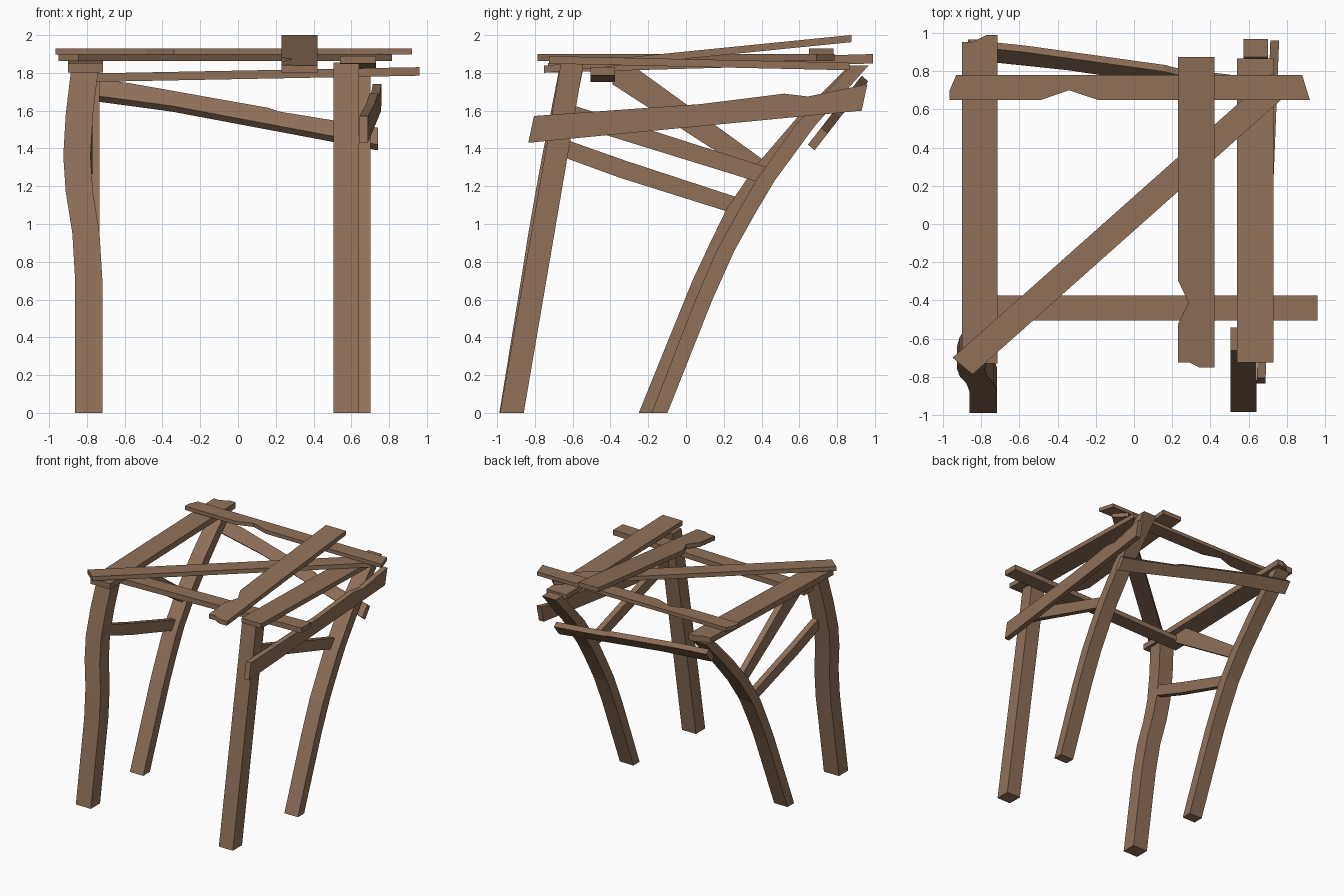
import bpy, bmesh
from mathutils import Vector

wood = bpy.data.materials.new("weathered brown wood")
wood.diffuse_color = (0.275, 0.165, 0.102, 1)


def finish(name, bm):
    bmesh.ops.recalc_face_normals(bm, faces=bm.faces)
    me = bpy.data.meshes.new(name)
    bm.to_mesh(me)
    bm.free()
    me.materials.append(wood)
    ob = bpy.data.objects.new(name, me)
    bpy.context.collection.objects.link(ob)


def prism(name, pts, place, thick):
    """Flat outline placed in space by a function, extruded along thick."""
    bm = bmesh.new()
    a = [Vector(place(*p)) for p in pts]
    lo = [bm.verts.new(v) for v in a]
    hi = [bm.verts.new(v + Vector(thick)) for v in a]
    bm.faces.new(lo)
    bm.faces.new(hi[::-1])
    n = len(a)
    for i in range(n):
        j = (i + 1) % n
        bm.faces.new((lo[i], lo[j], hi[j], hi[i]))
    finish(name, bm)


def leg(name, rings):
    """Post lofted through level rectangles (x, y, z, half x, half y)."""
    bm = bmesh.new()
    prev = None
    for x, y, z, hx, hy in rings:
        r = [bm.verts.new((x + sx * hx, y + sy * hy, z))
             for sx, sy in ((-1, -1), (1, -1), (1, 1), (-1, 1))]
        if prev:
            for i in range(4):
                j = (i + 1) % 4
                bm.faces.new((prev[i], prev[j], r[j], r[i]))
        else:
            bm.faces.new(r[::-1])
        prev = r
    bm.faces.new(prev)
    finish(name, bm)


def flat(z0, kx=0.0, ky=0.0):
    return lambda x, y: (x, y, z0 + kx * x + ky * y)


# Front legs: left one bows outwards, right one is straight
leg("front_left_leg", [
    (x, -0.925 + 0.174 * z - bow, z, 0.072, 0.063) for x, z, bow in (
        (-0.79, 0, 0), (-0.79, 0.7, 0.008), (-0.805, 0.95, 0.012),
        (-0.84, 1.17, 0.012), (-0.853, 1.36, 0.01), (-0.84, 1.58, 0.005),
        (-0.81, 1.83, 0))])
leg("front_right_leg", [(0.573, -0.922, 0, 0.067, 0.063),
                        (0.573, -0.602, 1.855, 0.067, 0.06)])

# Back legs: curved, leaning backwards
leg("back_right_leg", [(0.637, y, z, 0.065, h) for y, z, h in (
    (-0.14, 0, 0.042), (0.095, 0.6, 0.045), (0.21, 0.86, 0.047),
    (0.315, 1.05, 0.048), (0.42, 1.23, 0.05), (0.63, 1.52, 0.053),
    (0.92, 1.84, 0.047))])
leg("back_left_leg", [(-0.797, y, z, 0.064, h) for y, z, h in (
    (-0.205, 0, 0.045), (0.08, 0.7, 0.046), (0.165, 0.88, 0.047),
    (0.265, 1.08, 0.05), (0.425, 1.31, 0.054), (0.65, 1.57, 0.056),
    (0.915, 1.84, 0.05))])

# Roof beams
prism("left_beam", [(-0.90, -0.73), (-0.715, -0.73), (-0.715, 0.99),
                    (-0.77, 0.99), (-0.845, 0.953), (-0.90, 0.953)],
      flat(1.872, ky=0.028), (0, 0, -0.05))
prism("right_beam", [(0.54, -0.725), (0.73, -0.725), (0.73, 0.865), (0.54, 0.865)],
      flat(1.873, ky=-0.022), (0, 0, -0.04))
prism("front_beam", [(-0.87, -0.505), (0.96, -0.505), (0.96, -0.375), (-0.87, -0.375)],
      flat(1.812, kx=0.019), (0, 0, -0.045))
prism("diagonal_beam", [(-0.95, -0.70), (-0.845, -0.787), (0.815, 0.69), (0.72, 0.785)],
      flat(1.9), (0, 0, -0.037))
prism("back_beam", [(-0.965, 0.65), (-0.485, 0.65), (-0.34, 0.70), (-0.19, 0.65),
                    (0.92, 0.65), (0.88, 0.78), (-0.93, 0.78), (-0.965, 0.70)],
      flat(1.93), (0, 0, -0.032))
prism("raised_board", [(0.23, -0.725), (0.29, -0.725), (0.345, -0.752), (0.42, -0.752),
                       (0.42, 0.875), (0.23, 0.875), (0.23, -0.295),
                       (0.285, -0.41), (0.23, -0.525)],
      flat(1.913, ky=0.1), (0, 0, -0.038))

# Side rail on the outside of the right legs
prism("right_side_rail", [(-0.835, 1.43), (0.93, 1.60), (0.96, 1.74), (0.645, 1.675),
                          (0.52, 1.69), (0.08, 1.635), (-0.805, 1.572)],
      lambda y, z: (0.675 + 0.04 * y, y, z), (0.046, 0, 0))

# Back rail leaning on the back legs
prism("back_rail", [(-0.87, 1.695), (-0.35, 1.625), (0.74, 1.42), (0.74, 1.51),
                    (0.22, 1.595), (0.16, 1.615), (-0.57, 1.745), (-0.87, 1.785)],
      lambda x, z: (x, 0.70 + 0.78 * (z - 1.49), z), (0, 0.035, -0.03))

# Side braces
prism("right_brace", [(-0.63, 1.535), (-0.1, 1.385), (0.41, 1.21), (0.45, 1.295),
                      (0.0, 1.485), (-0.6, 1.63)][0:1] +
      [(0.42, 1.21), (0.46, 1.29), (-0.61, 1.632)],
      lambda y, z: (0.58, y, z), (0.05, 0, 0))
prism("left_lower_brace", [(-0.68, 1.365), (-0.35, 1.245), (0.27, 1.05), (0.29, 1.135),
                           (-0.32, 1.335), (-0.66, 1.455)],
      lambda y, z: (-0.83, y, z), (0.05, 0, 0))
prism("left_upper_brace", [(-0.39, 1.74), (0.40, 1.23), (0.45, 1.31), (-0.27, 1.83),
                           (-0.39, 1.83)],
      lambda y, z: (-0.82, y, z), (0.05, 0, 0))
